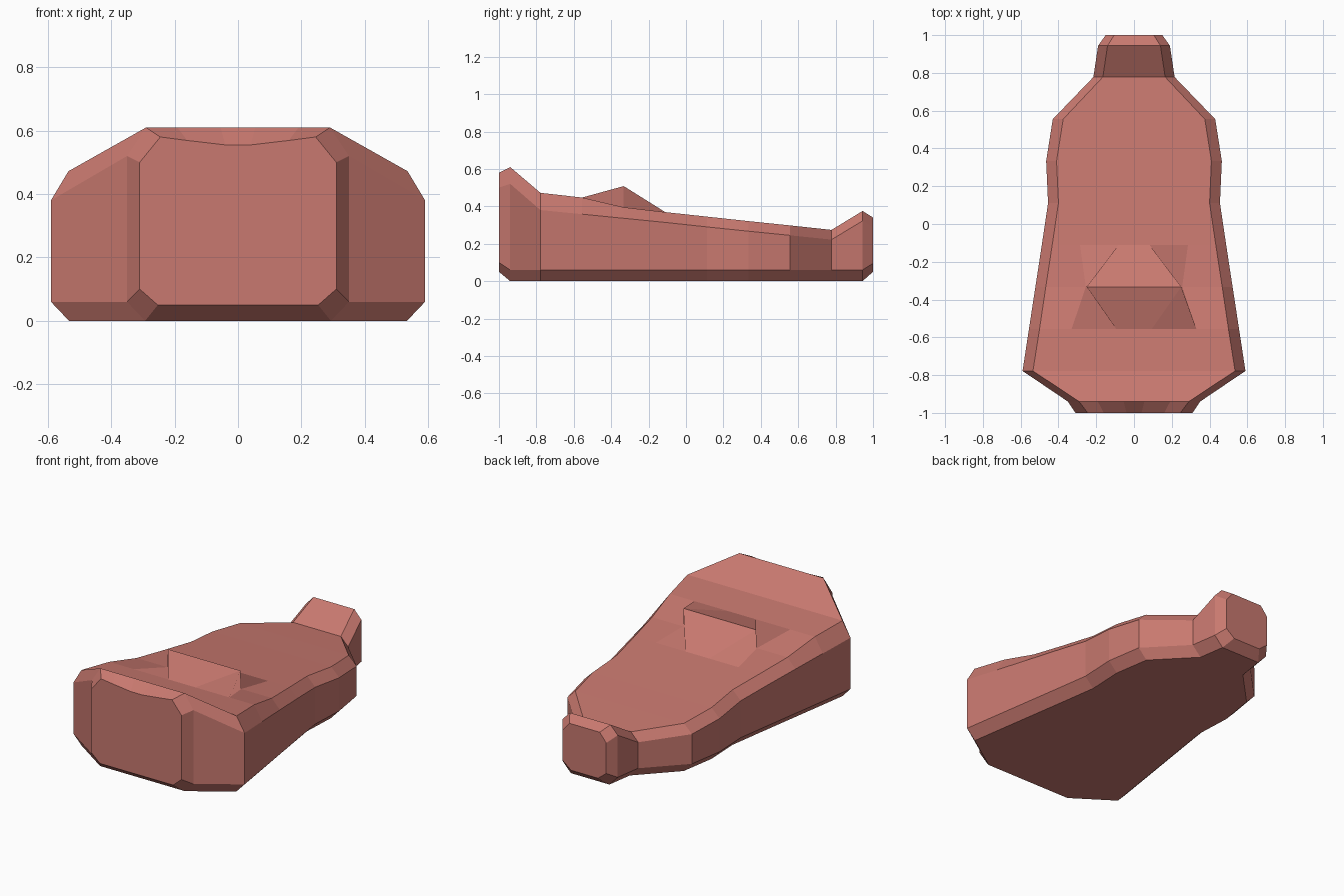
import bpy, bmesh

# Body cross-section stations, front to back:
# (y, outer half width, top half width, top z, shoulder z, lower side z, bottom z)
STATIONS = [
    (-1.0, 0.31, 0.245, 0.58, 0.50, 0.10, 0.05),
    (-0.94, 0.35, 0.29, 0.61, 0.52, 0.06, 0.0),
    (-0.778, 0.59, 0.535, 0.472, 0.38, 0.06, 0.0),
    (-0.555, 0.556, 0.50, 0.447, 0.358, 0.06, 0.0),
    (-0.333, 0.522, 0.467, 0.395, 0.336, 0.06, 0.0),
    (-0.111, 0.488, 0.433, 0.369, 0.314, 0.06, 0.0),
    (0.111, 0.455, 0.40, 0.345, 0.29, 0.06, 0.0),
    (0.333, 0.465, 0.41, 0.321, 0.267, 0.06, 0.0),
    (0.555, 0.43, 0.375, 0.298, 0.245, 0.06, 0.0),
    (0.778, 0.215, 0.165, 0.274, 0.222, 0.06, 0.0),
    (0.944, 0.19, 0.14, 0.375, 0.322, 0.06, 0.0),
    (1.0, 0.15, 0.105, 0.34, 0.285, 0.095, 0.05),
]
RIDGE, DIP = 4, 0


def half_section(i):
    y, outer, top, zt, zs, zl, zb = STATIONS[i]
    inner, mid = (0.19 * top, zt), (0.66 * top, zt)
    if i == RIDGE:      # raised wedge with upright ends
        inner, mid = (0.25, 0.508), (0.255, zt)
    elif i == DIP:      # shallow dip along the front lip
        inner, mid = (0.04, 0.555), (0.16, 0.569)
    pts = [inner, mid, (top, zt), (outer, zs), (outer, zl), (outer - 0.057, zb)]
    return [(x, y, z) for x, z in pts]


# Loft the mirrored sections into a closed body
bm = bmesh.new()
rings = []
for i in range(len(STATIONS)):
    right = half_section(i)
    left = [(-x, y, z) for x, y, z in reversed(right)]
    rings.append([bm.verts.new(p) for p in right + left])

for a, b in zip(rings, rings[1:]):
    n = len(a)
    for k in range(n):
        bm.faces.new((a[k], a[(k + 1) % n], b[(k + 1) % n], b[k]))
bm.faces.new(rings[0])
bm.faces.new(list(reversed(rings[-1])))
bmesh.ops.recalc_face_normals(bm, faces=bm.faces[:])

mesh = bpy.data.meshes.new("body")
bm.to_mesh(mesh)
bm.free()
body = bpy.data.objects.new("body", mesh)
bpy.context.collection.objects.link(body)

# Red clay colour
mat = bpy.data.materials.new("red")
mat.diffuse_color = (0.58, 0.19, 0.16, 1.0)
mesh.materials.append(mat)
